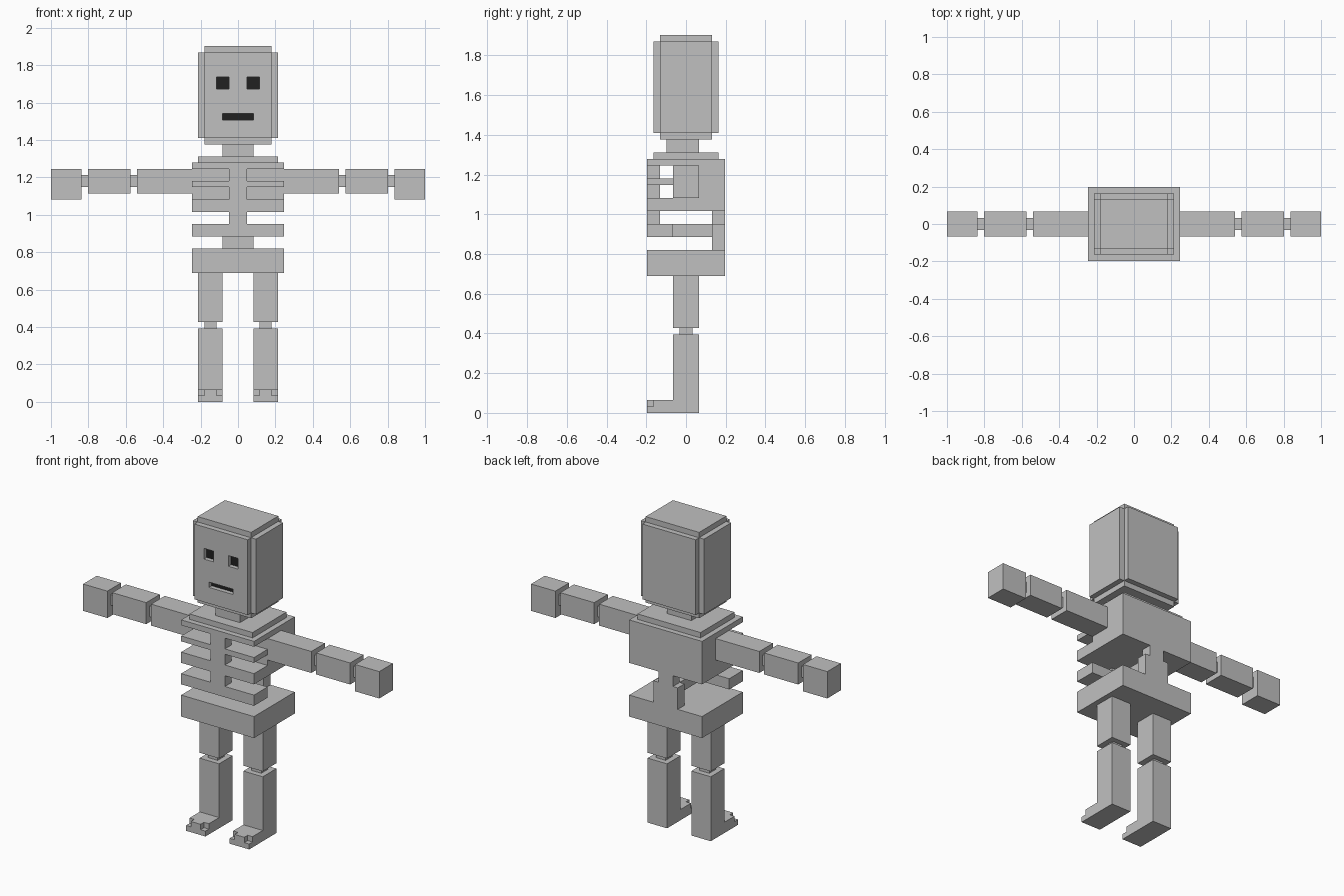
import bpy
import bmesh

if "Cube" in bpy.data.objects:
    bpy.data.objects.remove(bpy.data.objects["Cube"])

U = 2 / 61  # grid unit


def material(name, rgb):
    m = bpy.data.materials.new(name)
    m.diffuse_color = (*rgb, 1)
    m.use_nodes = True
    m.node_tree.nodes["Principled BSDF"].inputs["Base Color"].default_value = m.diffuse_color
    return m


BONE = material("bone_grey", (0.53, 0.53, 0.53))
DARK = material("socket_black", (0.015, 0.015, 0.015))


def box(name, x, y, z, mat=BONE):
    """Axis-aligned box from (low, high) ranges in grid units."""
    bm = bmesh.new()
    bmesh.ops.create_cube(bm, size=1)
    for v in bm.verts:
        v.co = [(r[0] + (c + 0.5) * (r[1] - r[0])) * U for c, r in zip(v.co, (x, y, z))]
    me = bpy.data.meshes.new(name)
    bm.to_mesh(me)
    bm.free()
    me.materials.append(mat)
    ob = bpy.data.objects.new(name, me)
    bpy.context.collection.objects.link(ob)
    return ob


def pair(name, x, y, z, mat=BONE):
    """Mirrored left and right boxes."""
    box(name + "_left", x, y, z, mat)
    box(name + "_right", (-x[1], -x[0]), y, z, mat)


def mid(w):
    return (-w, w)


# Head: core block with raised side, back and face plates
box("head_core", mid(5.5), mid(4), (42, 58))
box("head_sides", mid(6.5), mid(4), (43, 57))
box("head_back_plate", mid(5.5), (4, 5), (43, 57))

# Face plate, built around the eye and mouth openings
face = (-5, -4)
for name, z in (("brow", (53, 57)), ("cheeks", (47, 51)), ("chin", (43, 46))):
    box("face_" + name, mid(5.5), face, z)
box("nose_bridge", mid(1.5), face, (51, 53))
pair("temple", (3.5, 5.5), face, (51, 53))
pair("mouth_corner", (2.5, 5.5), face, (46, 47))
pair("eye", (1.5, 3.5), (-4.2, -4), (51, 53), DARK)
box("mouth", mid(2.5), (-4.2, -4), (46, 47), DARK)

# Neck and shoulders
box("neck", mid(2.5), (-3, 2), (40, 42))
box("collar", mid(6.5), mid(5), (39, 40))
box("shoulder_plate", mid(7.5), mid(6), (38, 39))

# Chest, ribs, breastbone and spine
box("upper_back", mid(7.5), (-2, 6), (31, 38))
for i, z in enumerate(((35, 36), (31, 33), (27, 29))):
    box(f"rib_{i + 1}", mid(7.5), (-6, -2), z)
box("breastbone", mid(1.5), (-6, -4), (27, 38))
box("spine_upper", mid(1.5), (4, 6), (27, 31))
box("spine_link", mid(1.5), (-2, 4), (27, 29))
box("spine_lower", mid(2.5), (4, 6), (25, 29))
box("pelvis", mid(7.5), mid(6), (21, 25))

# Arms
pair("upper_arm", (7.5, 16.5), mid(2), (34, 38))
pair("elbow", (16.5, 17.5), mid(1), (35, 37))
pair("forearm", (17.5, 24.5), mid(2), (34, 38))
pair("wrist", (24.5, 25.5), mid(1), (35, 37))
pair("hand", (25.5, 30.5), mid(2), (33, 38))

# Legs and feet
pair("thigh", (2.5, 6.5), mid(2), (13, 21))
pair("knee", (3.5, 5.5), mid(1), (12, 13))
pair("shin", (2.5, 6.5), mid(2), (0, 12))
pair("foot_sole", (2.5, 6.5), (-6, -2), (0, 1))
pair("foot_top", (2.5, 6.5), (-5, -2), (1, 2))
pair("toe", (3.5, 5.5), (-6, -5), (1, 2))
